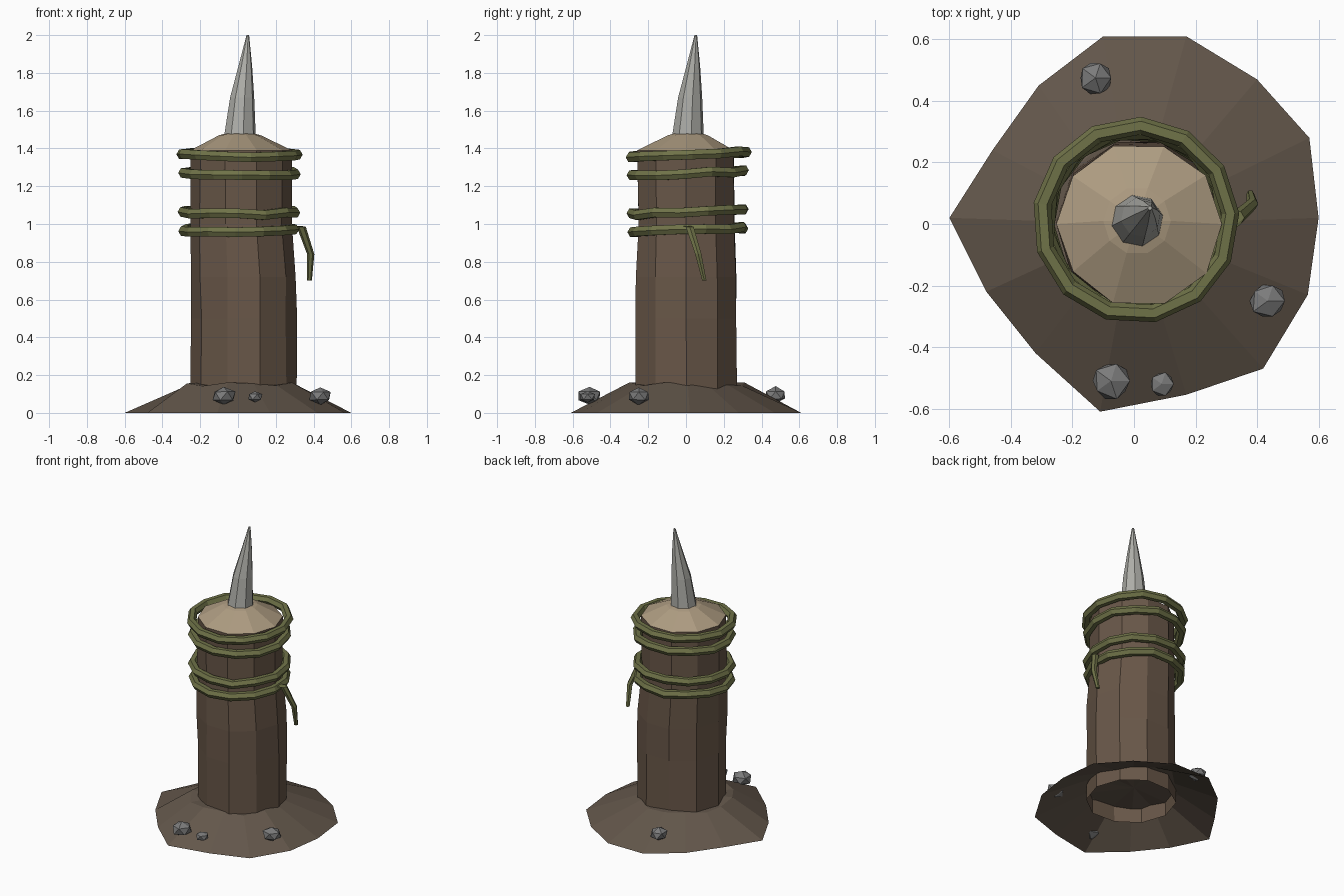
import bpy, bmesh, random
from math import sin, cos, pi, tau
from mathutils import Vector

if "Cube" in bpy.data.objects:
    bpy.data.objects.remove(bpy.data.objects["Cube"])

random.seed(4)


def material(name, rgb):
    m = bpy.data.materials.new(name)
    m.diffuse_color = (*rgb, 1)
    m.use_nodes = True
    m.node_tree.nodes["Principled BSDF"].inputs["Base Color"].default_value = m.diffuse_color
    return m


EARTH = material("earth", (0.125, 0.095, 0.07))
BARK = material("bark", (0.14, 0.095, 0.065))
WOOD = material("cut_wood", (0.42, 0.33, 0.22))
ROPE = material("rope", (0.16, 0.17, 0.065))
METAL = material("spike_grey", (0.42, 0.42, 0.39))
STONE = material("stone_grey", (0.2, 0.2, 0.2))


def finish(bm, name, mat):
    bmesh.ops.recalc_face_normals(bm, faces=bm.faces)
    me = bpy.data.meshes.new(name)
    bm.to_mesh(me)
    bm.free()
    me.materials.append(mat)
    ob = bpy.data.objects.new(name, me)
    bpy.context.collection.objects.link(ob)
    return ob


def ring(cx, cy, z, r, n, turn=0.0, jitter=0.0):
    pts = []
    for i in range(n):
        a = turn + tau * i / n
        k = r * (1 + random.uniform(-jitter, jitter))
        pts.append((cx + k * cos(a), cy + k * sin(a), z))
    return pts


def loft(name, rings, mat, tip=None, cap_ends=False, closed=False):
    """Skin a list of equal-length rings, optionally ending in a tip point."""
    bm = bmesh.new()
    vs = [[bm.verts.new(p) for p in r] for r in rings]
    n = len(vs[0])
    pairs = list(zip(vs, vs[1:])) + ([(vs[-1], vs[0])] if closed else [])
    for a, b in pairs:
        for i in range(n):
            j = (i + 1) % n
            bm.faces.new((a[i], a[j], b[j], b[i]))
    if tip:
        t = bm.verts.new(tip)
        for i in range(n):
            bm.faces.new((vs[-1][i], vs[-1][(i + 1) % n], t))
    if cap_ends:
        bm.faces.new(vs[0])
        bm.faces.new(vs[-1])
    return finish(bm, name, mat)


# Earth mound: irregular rim, raised shoulder, closed in the middle, open below
rim = [(-.60, .02), (-.46, .24), (-.31, .45), (-.10, .61), (.17, .61), (.40, .47), (.57, .28),
       (.60, .02), (.565, -.23), (.42, -.47), (.17, -.555), (-.11, -.61), (-.32, -.42), (-.48, -.22)]
shoulder = []
for x, y in rim:
    d = Vector((x, y)).normalized() * random.uniform(0.26, 0.32)
    shoulder.append((d.x, d.y, random.uniform(0.14, 0.165)))
loft("earth_mound", [[(x, y, 0) for x, y in rim], shoulder], EARTH, tip=(0, 0, 0.16))

# Ten-sided post with slight bends
levels = [(.03, .005, .05, .280), (.03, .0, .50, .279), (.03, .0, .72, .280),
          (.016, .0, 1.0, .268), (.015, .0, 1.39, .268)]
post = [ring(cx, cy, z, r, 10, 0.0, 0.02) for cx, cy, z, r in levels]
loft("post", post, BARK)

# Pale cut top of the post
top_mid = ring(.01, .01, 1.47, .11, 10)
loft("post_top", [post[-1], top_mid], WOOD, tip=(.01, .01, 1.5))

# Leaning metal spike
spike = [ring(cx, cx, z, r, 8, 0.2) for cx, z, r in
         [(.01, 1.46, .086), (.022, 1.67, .065), (.038, 1.83, .038), (.052, 2.0, .007)]]
loft("spike", spike, METAL, cap_ends=True)


# Rope loops around the post
def rope_loop(name, z, radius, tube=.029, n=13, sides=6):
    rings = []
    turn = random.uniform(0, tau)
    for i in range(n):
        a = turn + tau * i / n
        zc = z + .012 * sin(a) + random.uniform(-.006, .006)
        sec = []
        for k in range(sides):
            b = tau * k / sides
            r = radius + tube * cos(b)
            sec.append((.006 + r * cos(a), .012 + r * sin(a), zc + tube * sin(b)))
        rings.append(sec)
    loft(name, rings, ROPE, closed=True)


for i, (z, r) in enumerate([(1.37, .308), (1.268, .298), (1.063, .298), (.968, .294)]):
    rope_loop(f"rope_loop_{i + 1}", z, r)

# Loose rope end hanging on the right
tail = [(.31, .0, .99, .024), (.335, .02, .985, .024), (.385, .065, .84, .019), (.378, .097, .70, .013)]
loft("rope_tail", [ring(x, y, z, r, 6) for x, y, z, r in tail], ROPE, cap_ends=True)

# Scattered stones
for i, (x, y, z, r) in enumerate([(-.075, -.51, .09, .066), (.09, -.52, .085, .042),
                                  (.435, -.25, .09, .062), (-.125, .475, .095, .059)]):
    bm = bmesh.new()
    bmesh.ops.create_icosphere(bm, subdivisions=1, radius=r)
    for v in bm.verts:
        v.co *= random.uniform(.92, 1.08)
        v.co.z *= .75
        v.co += Vector((x, y, z))
    finish(bm, f"stone_{i + 1}", STONE)
